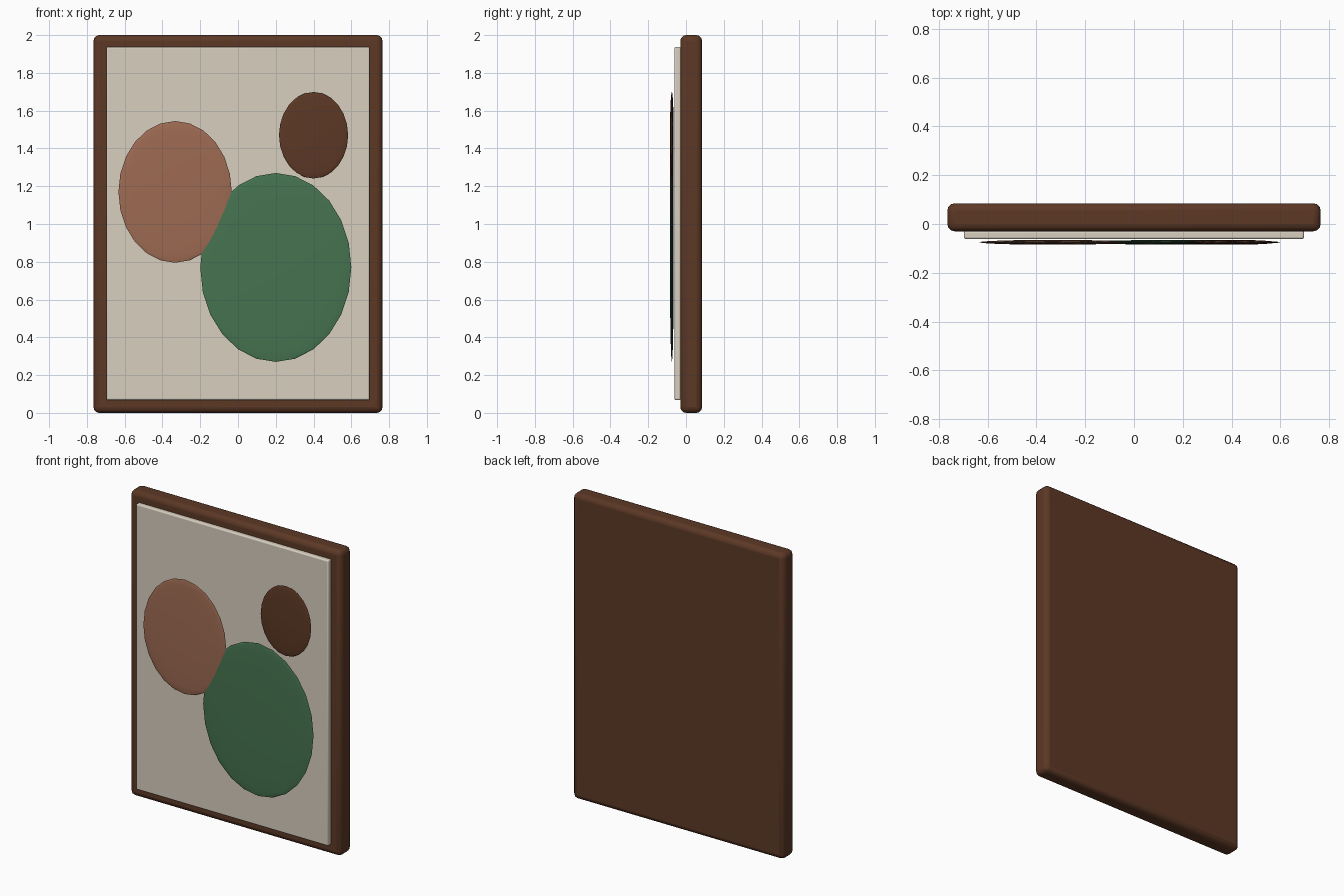
import bpy, math

if "Cube" in bpy.data.objects:
    bpy.data.objects.remove(bpy.data.objects["Cube"])


def material(name, rgb):
    # Convert 0-255 display colour to linear
    lin = [((c / 255 + 0.055) / 1.055) ** 2.4 for c in rgb]
    m = bpy.data.materials.new(name)
    m.diffuse_color = (*lin, 1)
    m.use_nodes = True
    m.node_tree.nodes["Principled BSDF"].inputs["Base Color"].default_value = m.diffuse_color
    return m


walnut = material("walnut brown", (92, 56, 37))
cream = material("warm cream", (216, 207, 191))
clay = material("terracotta", (158, 107, 83))
green = material("leaf green", (70, 115, 80))


def finish(ob, name, mat):
    ob.name = name
    ob.data.materials.append(mat)
    bpy.ops.object.shade_smooth_by_angle(angle=math.radians(40))


def rounded_slab(name, x, y0, y1, z0, z1, bevel, mat):
    bpy.ops.mesh.primitive_cube_add(size=1, location=(0, (y0 + y1) / 2, (z0 + z1) / 2))
    ob = bpy.context.object
    ob.scale = (2 * x, y1 - y0, z1 - z0)
    bpy.ops.object.transform_apply(location=False, rotation=False, scale=True)
    b = ob.modifiers.new("rounded edges", "BEVEL")
    b.width, b.segments = bevel, 3
    finish(ob, name, mat)


def flat_oval(name, x, z, rx, rz, mat):
    bpy.ops.mesh.primitive_uv_sphere_add(segments=24, ring_count=12, radius=1,
                                         location=(x, -0.075, z))
    ob = bpy.context.object
    ob.scale = (rx, 0.01, rz)
    bpy.ops.object.transform_apply(location=False, rotation=False, scale=True)
    finish(ob, name, mat)
    ob.data.shade_smooth()


# Backing frame and raised canvas
rounded_slab("frame", 0.765, -0.03, 0.085, 0, 2, 0.03, walnut)
rounded_slab("canvas", 0.697, -0.062, -0.028, 0.068, 1.938, 0.008, cream)

# Overlapping abstract ovals
flat_oval("terracotta_oval", -0.333, 1.17, 0.3, 0.375, clay)
flat_oval("green_oval", 0.2, 0.77, 0.4, 0.5, green)
flat_oval("brown_oval", 0.4, 1.47, 0.183, 0.229, walnut)
